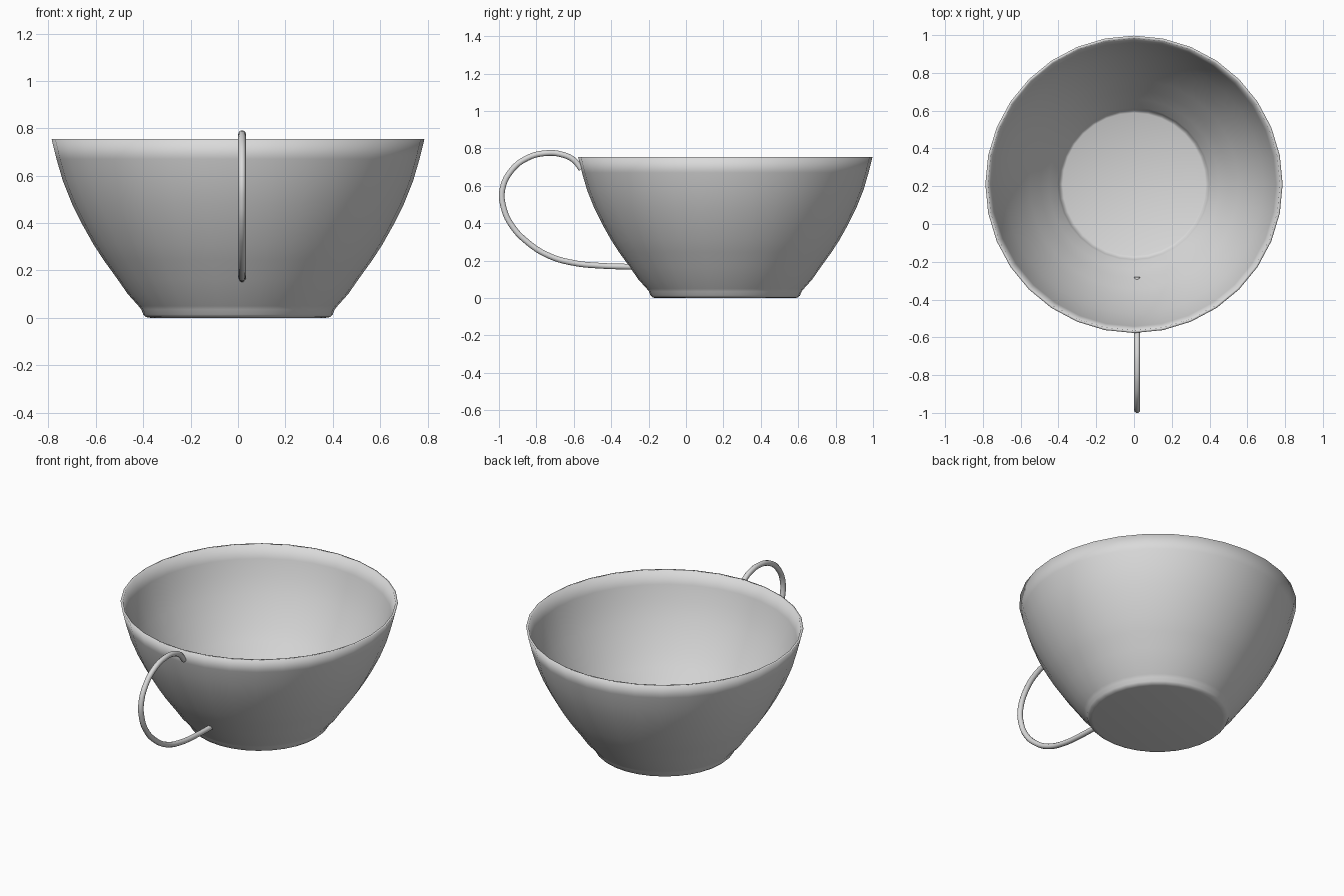
import bpy
import bmesh
import math
from mathutils import Vector

cube = bpy.data.objects.get("Cube")
if cube:
    bpy.data.objects.remove(cube, do_unlink=True)

CENTRE = Vector((0, 0.21, 0))
SIDES = 32
WALL = 0.014

# One plain glaze colour
glaze = bpy.data.materials.new("pale grey glaze")
glaze.use_nodes = True
colour = (0.7, 0.7, 0.7, 1)
glaze.diffuse_color = colour
glaze.node_tree.nodes["Principled BSDF"].inputs["Base Color"].default_value = colour


def lathe(name, profile):
    """Revolve (radius, height) points about z; end points on the axis close the shape."""
    bm = bmesh.new()
    verts = [bm.verts.new((0, r, z)) for r, z in profile]
    edges = [bm.edges.new(pair) for pair in zip(verts, verts[1:])]
    bmesh.ops.spin(bm, geom=verts + edges, cent=(0, 0, 0), axis=(0, 0, 1),
                   angle=math.tau, steps=SIDES)
    bmesh.ops.remove_doubles(bm, verts=bm.verts, dist=0.0005)
    bmesh.ops.recalc_face_normals(bm, faces=bm.faces)
    for face in bm.faces:
        face.smooth = True
    mesh = bpy.data.meshes.new(name)
    bm.to_mesh(mesh)
    bm.free()
    obj = bpy.data.objects.new(name, mesh)
    bpy.context.collection.objects.link(obj)
    mesh.materials.append(glaze)
    return obj


# Bowl: outer wall with a small foot, and an inner wall offset from it
wall = [(0.42, 0.05), (0.465, 0.10), (0.51, 0.165), (0.568, 0.245), (0.61, 0.31),
        (0.655, 0.39), (0.70, 0.48), (0.74, 0.58), (0.766, 0.67), (0.787, 0.755)]
foot = [(0, 0), (0.37, 0), (0.388, 0.003), (0.40, 0.014), (0.408, 0.035)]
inner = [(r - WALL, z + WALL * 0.4) for r, z in wall[:-1]] + [(0.787 - WALL, 0.755)]
floor = [(0.398, 0.042), (0.39, 0.024), (0.378, 0.018), (0, 0.018)]
bowl = lathe("bowl", foot + wall + inner[::-1] + floor)
bowl.location = CENTRE

# Handle: a thin round loop in the y-z plane
path = [(-0.56, 0.69), (-0.60, 0.738), (-0.665, 0.768), (-0.746, 0.775),
        (-0.85, 0.748), (-0.935, 0.68), (-0.982, 0.58), (-0.976, 0.487),
        (-0.933, 0.39), (-0.842, 0.294), (-0.73, 0.225), (-0.596, 0.187),
        (-0.46, 0.173), (-0.28, 0.167)]
curve = bpy.data.curves.new("handle", "CURVE")
curve.dimensions = "3D"
curve.bevel_depth = 0.016
curve.bevel_resolution = 3
curve.resolution_u = 5
curve.use_fill_caps = True
spline = curve.splines.new("BEZIER")
spline.bezier_points.add(len(path) - 1)
for point, (y, z) in zip(spline.bezier_points, path):
    point.co = (0.017, y, z)
    point.handle_left_type = point.handle_right_type = "AUTO"
spline.use_smooth = True
curve.materials.append(glaze)
handle = bpy.data.objects.new("handle", curve)
bpy.context.collection.objects.link(handle)
